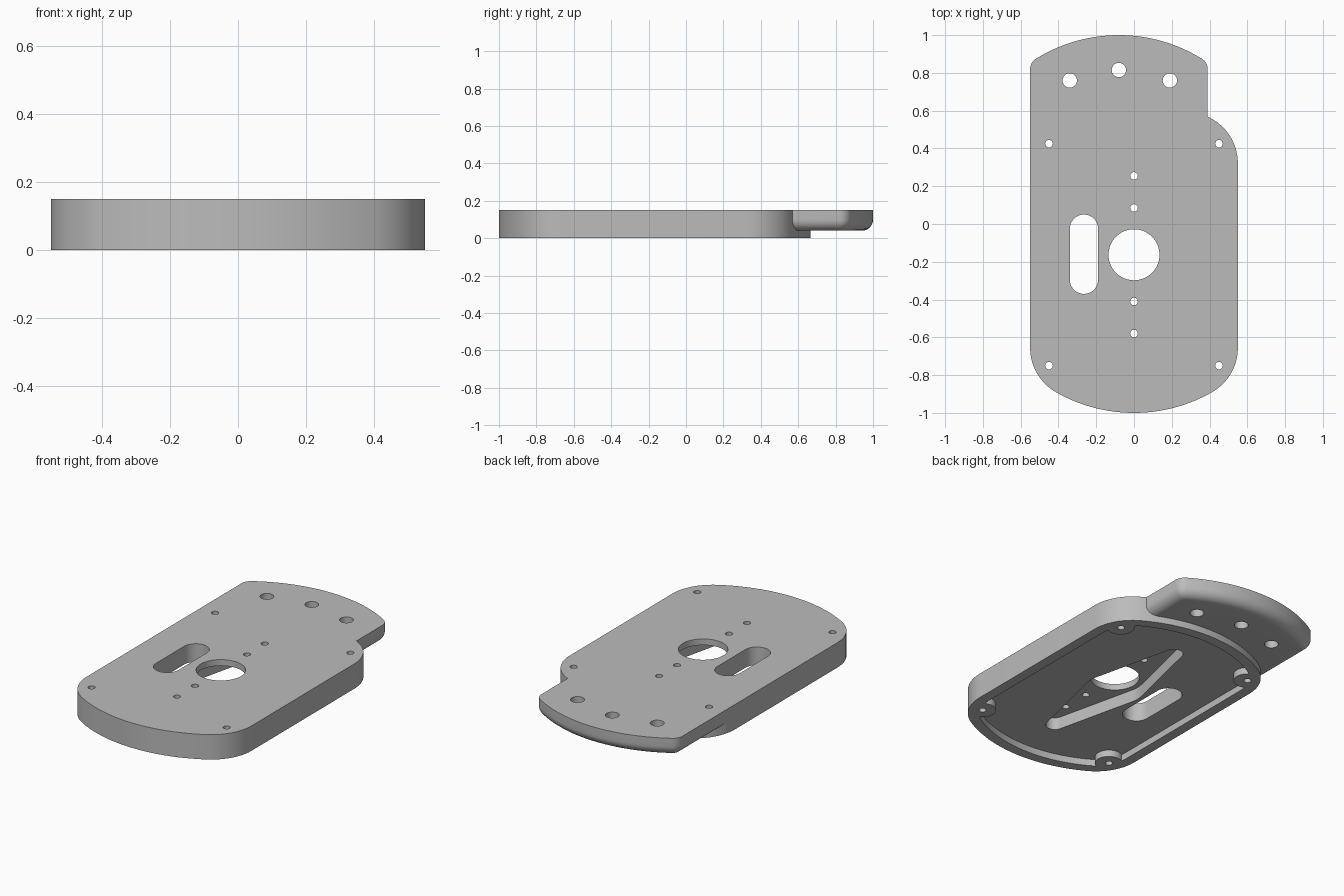
import bpy, bmesh
from math import sin, cos, pi, atan2, asin, sqrt, radians

cube = bpy.data.objects.get("Cube")
if cube:
    bpy.data.objects.remove(cube, do_unlink=True)

TOP, FLOOR, RECESS = 0.15, 0.04, 0.113   # plate top, underside floor, centre recess floor
BODY_Y = -0.167
ARC_R = 0.833

grey = bpy.data.materials.new("machined_grey")
grey.use_nodes = True
colour = (0.5, 0.5, 0.5, 1)
grey.diffuse_color = colour
grey.node_tree.nodes["Principled BSDF"].inputs["Base Color"].default_value = colour


def arc(cx, cy, r, a0, a1, n):
    return [(cx + r * cos(a0 + (a1 - a0) * i / n), cy + r * sin(a0 + (a1 - a0) * i / n))
            for i in range(n + 1)]


def circle(cx, cy, r, n=32):
    return arc(cx, cy, r, 0, 2 * pi, n)[:-1]


def lozenge(cx, cy, half_w, corner, inset=0):
    """Straight sides, large arcs front and back, tangent corner fillets."""
    big, w, r = ARC_R - inset, half_w - inset, corner - inset
    kx = w - r
    ky = sqrt((big - r) ** 2 - kx ** 2)
    a = atan2(ky, kx)
    back = (arc(kx, ky, r, 0, a, 12) + arc(0, 0, big, a, pi - a, 40)[1:-1]
            + arc(-kx, ky, r, pi - a, pi, 12))
    pts = back + [(-x, -y) for x, y in back]
    return [(x + cx, y + cy) for x, y in pts]


def loft(name, sections):
    """Closed solid through (z, outline) sections, from bottom to top."""
    bm = bmesh.new()
    rings = [[bm.verts.new((x, y, z)) for x, y in pts] for z, pts in sections]
    for low, high in zip(rings, rings[1:]):
        for i in range(len(low)):
            j = (i + 1) % len(low)
            bm.faces.new((low[i], low[j], high[j], high[i]))
    bm.faces.new(rings[0][::-1])
    bm.faces.new(rings[-1])
    bmesh.ops.recalc_face_normals(bm, faces=bm.faces)
    mesh = bpy.data.meshes.new(name)
    bm.to_mesh(mesh)
    bm.free()
    mesh.materials.append(grey)
    obj = bpy.data.objects.new(name, mesh)
    bpy.context.collection.objects.link(obj)
    return obj


def prism(name, pts, z0, z1):
    return loft(name, [(z0, pts), (z1, pts)])


def combine(target, tool, operation):
    """Apply a boolean and discard the tool."""
    mod = target.modifiers.new(operation.title(), "BOOLEAN")
    mod.operation, mod.object, mod.solver = operation, tool, "EXACT"
    bpy.context.view_layer.objects.active = target
    bpy.ops.object.modifier_apply(modifier=mod.name)
    bpy.data.objects.remove(tool, do_unlink=True)


# Main body and the thinner rear flange with a rounded lower edge
plate = prism("mounting_plate", lozenge(0, BODY_Y, 0.55, 0.27), 0, TOP)
ROUND = 0.06
steps = [i * pi / 16 for i in range(9)]
sections = [(FLOOR + ROUND * (1 - sin(t)), lozenge(-0.08, 0.167, 0.47, 0.065, ROUND * (1 - cos(t))))
            for t in reversed(steps)]
sections.append((TOP, lozenge(-0.08, 0.167, 0.47, 0.065)))
combine(plate, loft("rear_flange", sections), "UNION")

# Underside pocket, leaving a rim and four screw bosses
screws = [(x, y) for x in (-0.45, 0.45) for y in (-0.75, 0.425)]
pocket = prism("underside_pocket", lozenge(0, BODY_Y, 0.55, 0.27, 0.06), -0.1, FLOOR)
for x, y in screws:
    combine(pocket, prism("boss", circle(x, y, 0.075), -0.2, 0.1), "DIFFERENCE")
combine(plate, pocket, "DIFFERENCE")

# Tapered recess around the centre hole
reach, mid_r, end_r = 0.505, 0.165, 0.05
phi = asin((mid_r - end_r) / reach)
half = (arc(0, 0, mid_r, -phi, phi, 8) + arc(0, reach, end_r, phi, pi - phi, 16))
recess = [(x, y + BODY_Y) for x, y in half + [(-x, -y) for x, y in half]]
combine(plate, prism("centre_recess", recess, -0.1, RECESS), "DIFFERENCE")

# Centre hole, side slot and screw holes
slot = arc(-0.265, -0.025, 0.075, 0, pi, 20) + arc(-0.265, -0.295, 0.075, pi, 2 * pi, 20)
holes = [circle(0, -0.163, 0.135, 64), slot]
holes += [circle(x, y, 0.02, 24) for x, y in screws]
holes += [circle(0, y, 0.02, 24) for y in (-0.58, -0.41, 0.085, 0.255)]
holes += [circle(x, y, 0.038) for x, y in ((-0.34, 0.76), (-0.08, 0.815), (0.19, 0.76))]
for pts in holes:
    combine(plate, prism("hole", pts, -0.1, 0.3), "DIFFERENCE")

# Smooth curved walls, sharp rims
bpy.ops.object.select_all(action="DESELECT")
plate.select_set(True)
bpy.context.view_layer.objects.active = plate
bpy.ops.object.shade_smooth_by_angle(angle=radians(30))
